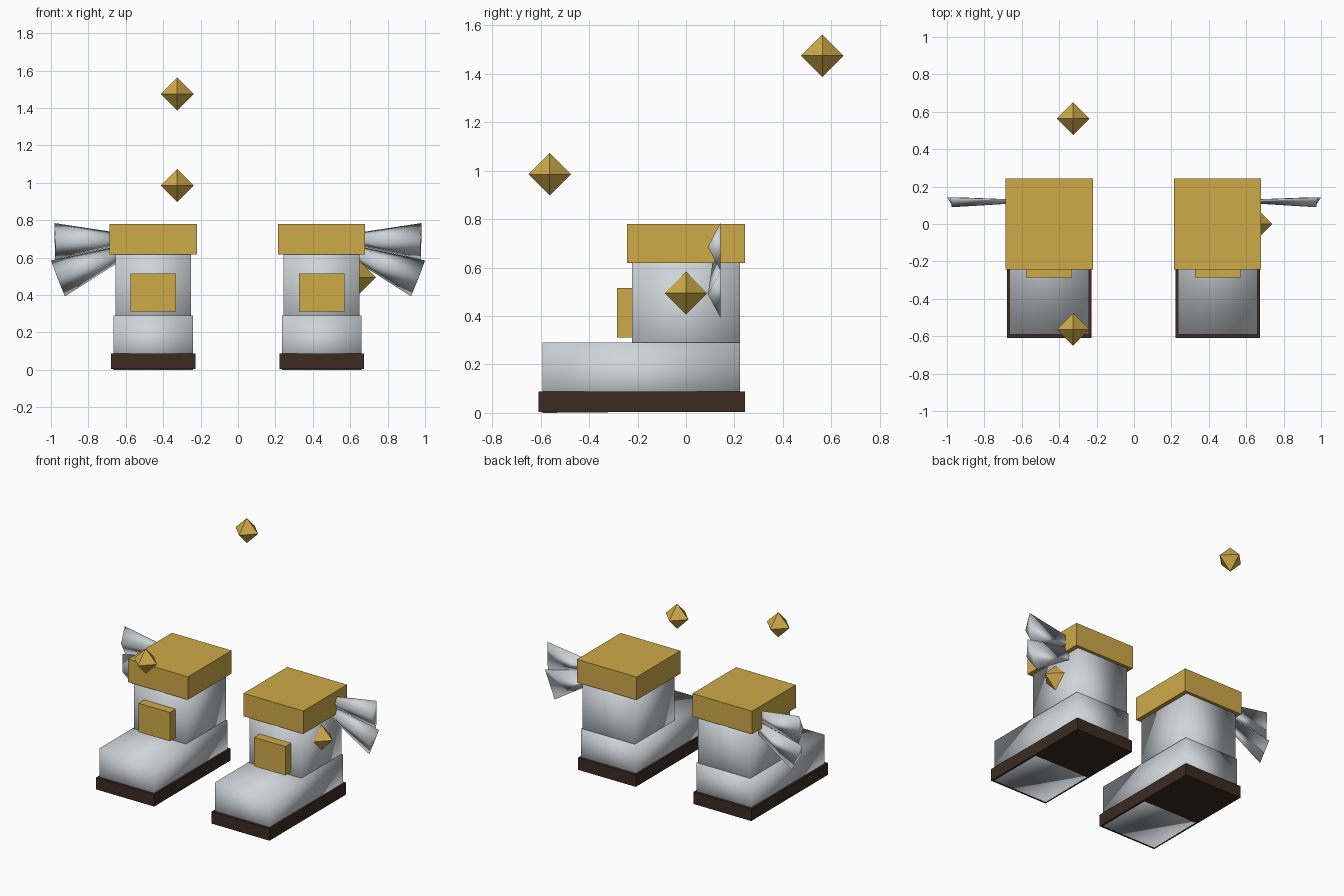
import bpy, bmesh, math
from itertools import product

if "Cube" in bpy.data.objects:
    bpy.data.objects.remove(bpy.data.objects["Cube"])


def material(name, rgb):
    m = bpy.data.materials.new(name)
    m.diffuse_color = (*rgb, 1.0)
    m.use_nodes = True
    m.node_tree.nodes["Principled BSDF"].inputs["Base Color"].default_value = m.diffuse_color
    return m


SILVER = material("silver_leather", (0.62, 0.66, 0.69))
GOLD = material("gold", (0.62, 0.40, 0.065))
BROWN = material("dark_brown", (0.045, 0.024, 0.016))


def solid(name, points, mat, smooth=False):
    """Closed convex solid around a few corner points."""
    bm = bmesh.new()
    verts = [bm.verts.new(p) for p in points]
    bmesh.ops.convex_hull(bm, input=verts)
    bmesh.ops.dissolve_limit(bm, angle_limit=0.01, verts=bm.verts[:], edges=bm.edges[:])
    bmesh.ops.recalc_face_normals(bm, faces=bm.faces[:])
    for f in bm.faces:
        f.smooth = smooth
    me = bpy.data.meshes.new(name)
    bm.to_mesh(me)
    bm.free()
    me.materials.append(mat)
    ob = bpy.data.objects.new(name, me)
    bpy.context.collection.objects.link(ob)
    return ob


def box(name, x, y, z, mat, smooth=False):
    return solid(name, list(product(x, y, z)), mat, smooth)


def feather(name, side, root, tip):
    """Three-sided quill widening outward: (top, ridge, bottom) in x, z."""
    pts = []
    for section, ridge_y, back_y in ((root, 0.112, 0.13), (tip, 0.09, 0.142)):
        for (x, z), y in zip(section, (back_y, ridge_y, back_y)):
            pts.append((side * x, y, z))
    solid(name, pts, SILVER, True)


for side, label in ((-1, "left"), (1, "right")):
    cx = side * 0.45 - 0.003

    def span(half):
        return (cx - half, cx + half)

    # sole, foot and shaft
    box(f"{label}_sole", span(0.226), (-0.61, 0.243), (0.004, 0.088), BROWN)
    foot = box(f"{label}_foot", span(0.213), (-0.592, 0.224), (0.0, 0.29), SILVER, True)
    for v in foot.data.vertices:
        if v.co.z < 0.1 and v.co.y > 0:
            v.co.z = 0.008      # underside lifts a little at the heel
    box(f"{label}_shaft", span(0.203), (-0.222, 0.222), (0.1, 0.70), SILVER, True)
    # cuff and buckle
    box(f"{label}_cuff", span(0.233), (-0.243, 0.243), (0.618, 0.78), GOLD)
    box(f"{label}_buckle", span(0.122), (-0.285, -0.20), (0.312, 0.515), GOLD)
    # ankle wing of two feathers
    feather(f"{label}_upper_feather", side,
            ((0.62, 0.73), (0.62, 0.70), (0.62, 0.67)),
            ((0.982, 0.785), (0.975, 0.685), (0.978, 0.59)))
    feather(f"{label}_lower_feather", side,
            ((0.63, 0.665), (0.61, 0.635), (0.60, 0.60)),
            ((1.0, 0.585), (0.965, 0.49), (0.925, 0.393)))

# floating gems rising in a spiral
R = 0.088
for i in range(3):
    a = math.radians(120 * i)
    c = (0.65 * math.cos(a), -0.65 * math.sin(a), 0.495 + 0.49 * i)
    pts = []
    for axis in range(3):
        for s in (-R, R):
            p = list(c)
            p[axis] += s
            pts.append(p)
    solid(f"floating_gem_{i + 1}", pts, GOLD)
